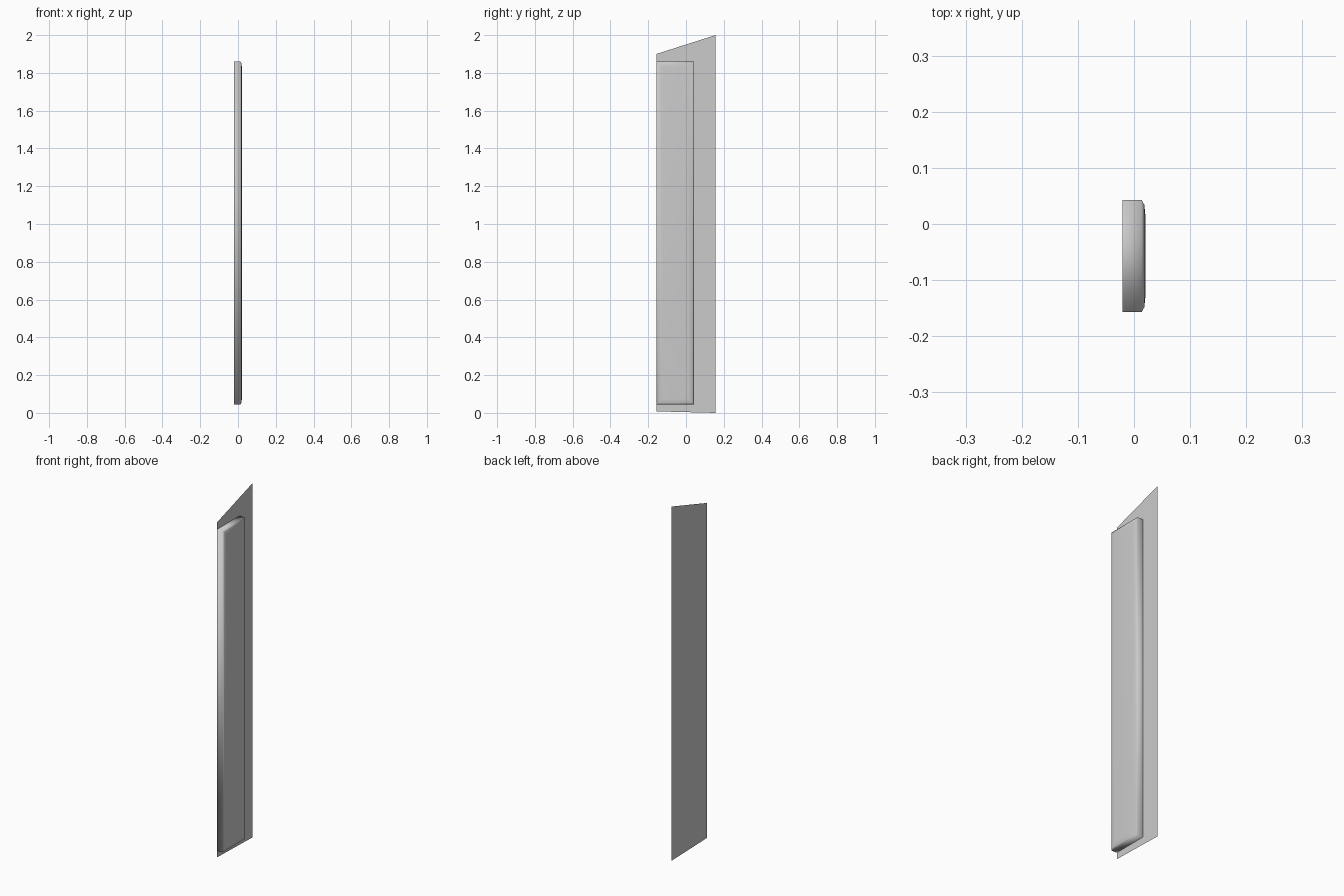
import bpy, bmesh

if "Cube" in bpy.data.objects:
    bpy.data.objects.remove(bpy.data.objects["Cube"])


def make_object(name, bm, smooth=False):
    bmesh.ops.recalc_face_normals(bm, faces=bm.faces)
    # make sure the visible side looks towards +x
    if sum(f.normal.x * f.calc_area() for f in bm.faces) < 0:
        bmesh.ops.reverse_faces(bm, faces=bm.faces)
    for f in bm.faces:
        f.smooth = smooth
    mesh = bpy.data.meshes.new(name)
    bm.to_mesh(mesh)
    bm.free()
    obj = bpy.data.objects.new(name, mesh)
    bpy.context.collection.objects.link(obj)
    return obj


BACK_X = -0.0205

# thin backing sheet with a slanted top edge
bm = bmesh.new()
outline = [(-0.157, 0.008), (0.157, 0.0), (0.157, 2.0), (-0.157, 1.9)]
bm.faces.new([bm.verts.new((BACK_X, y, z)) for y, z in outline])
make_object("backing_sheet", bm)

# raised panel: rectangular loops stepping inwards for a rounded front edge
Y0, Y1, Z0, Z1 = -0.157, 0.043, 0.045, 1.86
profile = [(BACK_X, 0.0), (0.0135, 0.0), (0.0185, 0.009), (0.0205, 0.03)]
bm = bmesh.new()
rings = []
for x, inset in profile:
    y0, y1, z0, z1 = Y0 + inset, Y1 - inset, Z0 + inset, Z1 - inset
    rings.append([bm.verts.new((x, y, z))
                  for y, z in ((y0, z0), (y1, z0), (y1, z1), (y0, z1))])
for a, b in zip(rings, rings[1:]):
    for i in range(4):
        j = (i + 1) % 4
        bm.faces.new((a[i], a[j], b[j], b[i]))
bm.faces.new(rings[-1])
make_object("raised_panel", bm, smooth=True)
